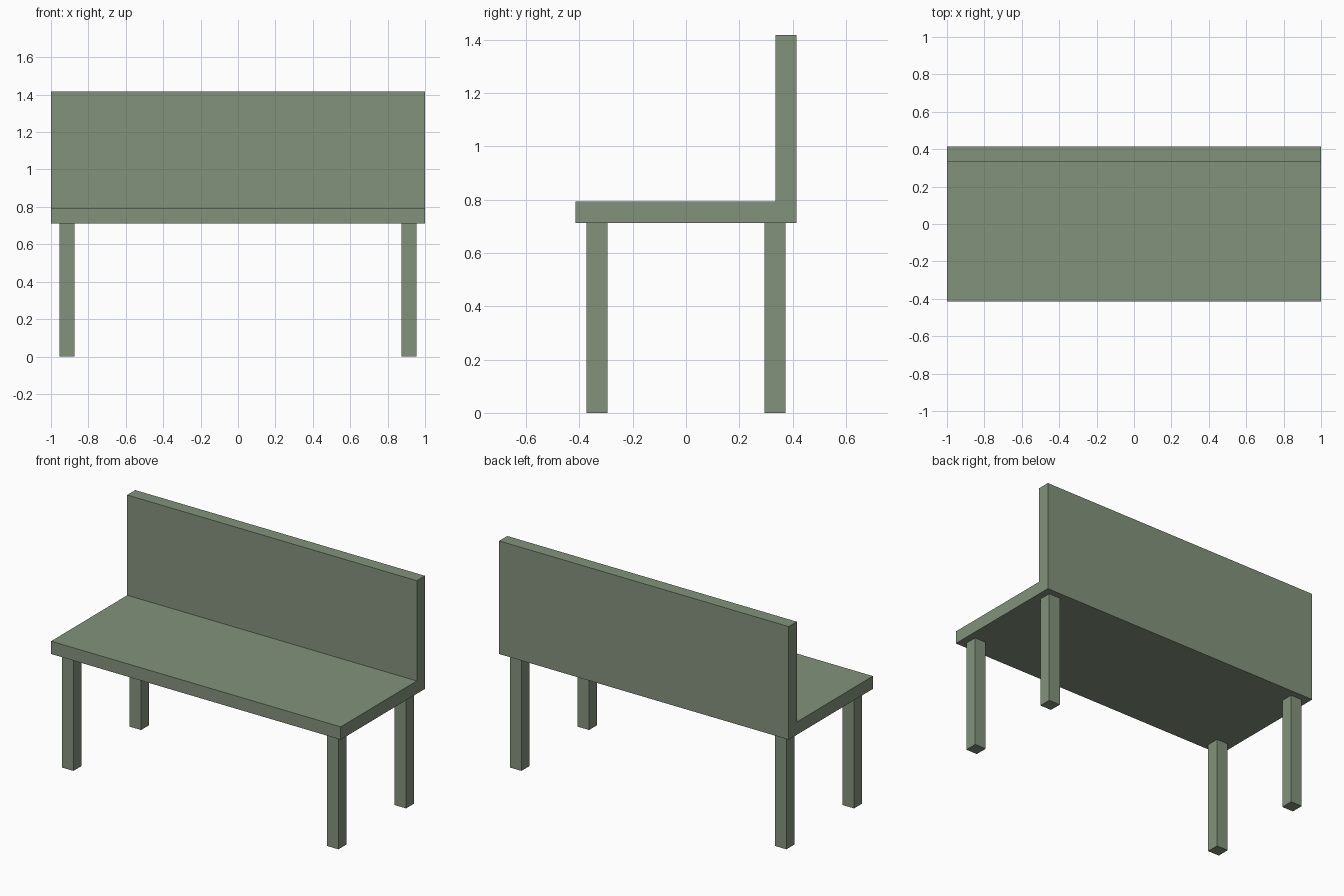
import bpy
import bmesh

if "Cube" in bpy.data.objects:
    bpy.data.objects.remove(bpy.data.objects["Cube"])

HALF_W, HALF_D = 1.0, 0.415
SEAT_Z, SEAT_TOP, BACK_TOP = 0.712, 0.792, 1.418
BACK_Y = 0.335
LEG = 0.08
LEG_X, LEG_Y = 0.915, 0.334

mat = bpy.data.materials.new("sage_green")
mat.diffuse_color = (0.23, 0.29, 0.2, 1)
mat.use_nodes = True
mat.node_tree.nodes["Principled BSDF"].inputs["Base Color"].default_value = mat.diffuse_color


def extrude_profile(name, profile, vec):
    """Flat profile extruded along vec into a closed solid."""
    bm = bmesh.new()
    face = bm.faces.new([bm.verts.new(p) for p in profile])
    ext = bmesh.ops.extrude_face_region(bm, geom=[face], use_keep_orig=True)
    verts = [g for g in ext["geom"] if isinstance(g, bmesh.types.BMVert)]
    bmesh.ops.translate(bm, verts=verts, vec=vec)
    bmesh.ops.recalc_face_normals(bm, faces=bm.faces)
    mesh = bpy.data.meshes.new(name)
    bm.to_mesh(mesh)
    bm.free()
    mesh.materials.append(mat)
    obj = bpy.data.objects.new(name, mesh)
    bpy.context.collection.objects.link(obj)
    return obj


# Seat and backrest: one L-shaped side profile across the width
side = [(-HALF_D, SEAT_Z), (HALF_D, SEAT_Z), (HALF_D, BACK_TOP),
        (BACK_Y, BACK_TOP), (BACK_Y, SEAT_TOP), (-HALF_D, SEAT_TOP)]
extrude_profile("seat_and_backrest", [(-HALF_W, y, z) for y, z in side],
                (2 * HALF_W, 0, 0))

# Four square legs
h = LEG / 2
for depth, sy in (("front", -1), ("back", 1)):
    for hand, sx in (("left", -1), ("right", 1)):
        cx, cy = sx * LEG_X, sy * LEG_Y
        square = [(cx - h, cy - h, 0), (cx + h, cy - h, 0),
                  (cx + h, cy + h, 0), (cx - h, cy + h, 0)]
        extrude_profile(f"{depth}_{hand}_leg", square, (0, 0, SEAT_Z))
